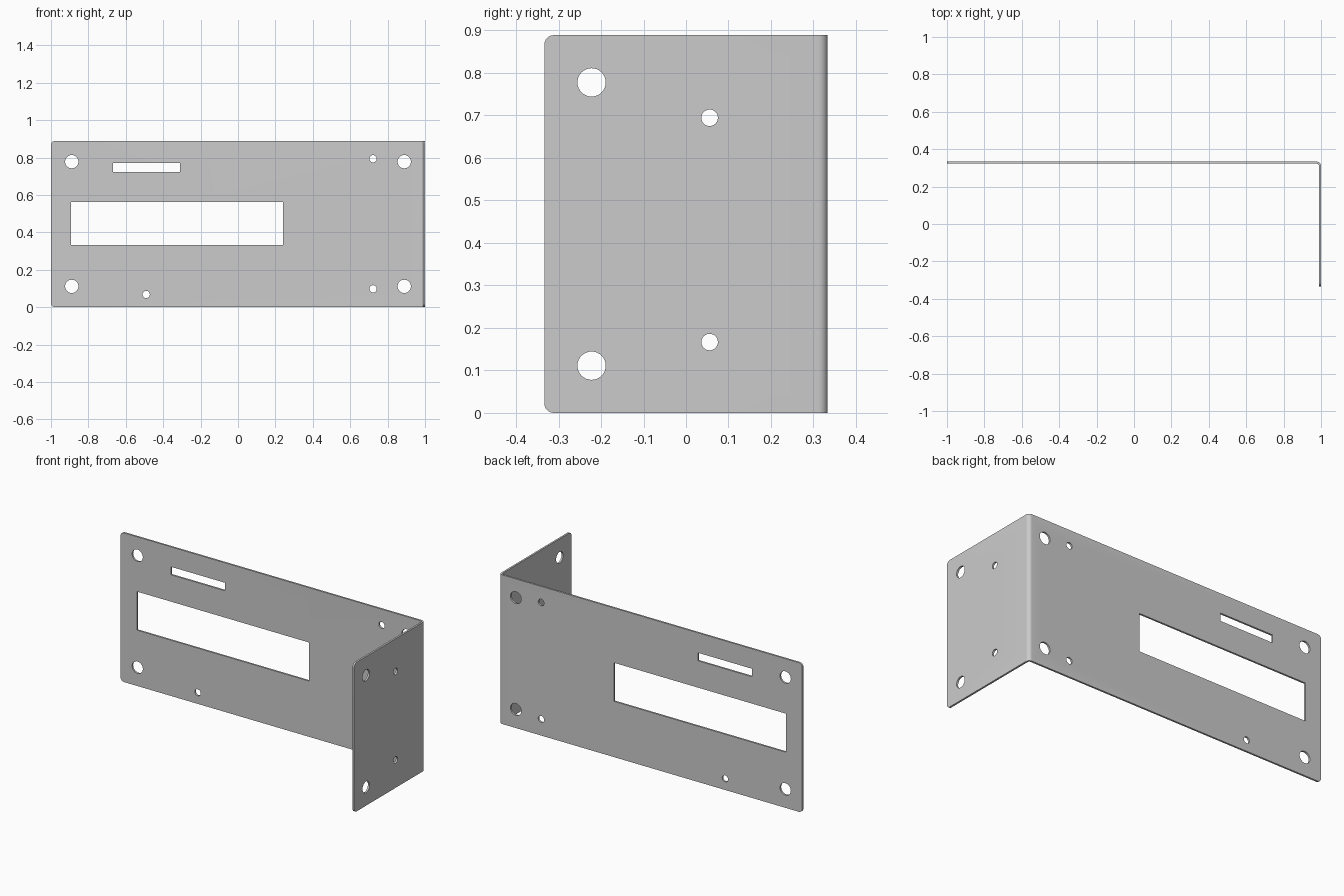
import bpy, bmesh, math
from mathutils import Matrix, Vector

if "Cube" in bpy.data.objects:
    bpy.data.objects.remove(bpy.data.objects["Cube"], do_unlink=True)

S = 1 / 90                      # millimetres to scene units
W, D, H = 180, 60, 80           # outer sheet sizes
T, BEND, CORNER = 1, 2, 2       # thickness, outer bend radius, corner radius

steel = bpy.data.materials.new("sheet_grey")
steel.use_nodes = True
grey = (0.6, 0.6, 0.6, 1)
steel.diffuse_color = grey
steel.node_tree.nodes["Principled BSDF"].inputs["Base Color"].default_value = grey


def make_object(name, bm):
    bmesh.ops.recalc_face_normals(bm, faces=bm.faces)
    mesh = bpy.data.meshes.new(name)
    bm.to_mesh(mesh)
    bm.free()
    obj = bpy.data.objects.new(name, mesh)
    bpy.context.collection.objects.link(obj)
    return obj


def bend_arc(radius, steps=8):
    cx, cy = W / 2 - BEND, D / 2 - BEND
    return [(cx + radius * math.cos(a), cy + radius * math.sin(a))
            for a in (math.pi / 2 * i / steps for i in range(steps + 1))]


# Bent sheet: an L profile with a rounded bend, pulled up
x0, x1, y0, y1 = -W / 2, W / 2, -D / 2, D / 2
profile = [(x1, y0)] + bend_arc(BEND) + [(x0, y1), (x0, y1 - T)]
profile += bend_arc(BEND - T)[::-1] + [(x1 - T, y0)]
bm = bmesh.new()
base = bm.faces.new([bm.verts.new((x * S, y * S, 0)) for x, y in profile])
grown = bmesh.ops.extrude_face_region(bm, geom=[base])["geom"]
bmesh.ops.translate(bm, vec=(0, 0, H * S),
                    verts=[g for g in grown if isinstance(g, bmesh.types.BMVert)])

# Rounded free corners of both panels
def is_free_corner(edge):
    a, b = (v.co / S for v in edge.verts)
    if abs(a.z - b.z) > 0.1:
        return False
    return (max(a.x, b.x) < x0 + 0.1) or (max(a.y, b.y) < y0 + 0.1)

bmesh.ops.bevel(bm, geom=[e for e in bm.edges if is_free_corner(e)],
                offset=CORNER * S, segments=6, profile=0.5, affect='EDGES')
bracket = make_object("bent_bracket", bm)
bracket.data.materials.append(steel)

# All openings as one cutter mesh
cut = bmesh.new()

def drill(u, z, r, on_flange=False):
    if on_flange:
        place, turn = (x1 - T / 2, u, z), Matrix.Rotation(math.pi / 2, 4, 'Y')
    else:
        place, turn = (u, y1 - T / 2, z), Matrix.Rotation(math.pi / 2, 4, 'X')
    bmesh.ops.create_cone(cut, cap_ends=True, segments=32, radius1=r * S, radius2=r * S,
                          depth=4 * S, matrix=Matrix.Translation(Vector(place) * S) @ turn)

def window(xa, xb, za, zb):
    centre = Vector(((xa + xb) / 2, y1 - T / 2, (za + zb) / 2)) * S
    size = Matrix.Diagonal(((xb - xa) * S, 4 * S, (zb - za) * S, 1))
    bmesh.ops.create_cube(cut, size=1, matrix=Matrix.Translation(centre) @ size)

for z in (10, 70):
    for x in (-80, 80):
        drill(x, z, 3.2)                 # panel corner holes
    drill(-20, z, 3, True)               # flange large holes
for z in (8.8, 71.4):
    drill(65, z, 1.75)                   # panel small holes
drill(-44.2, 6.1, 1.75)
for z in (15, 62.5):
    drill(5, z, 1.75, True)              # flange small holes
window(-80.3, 21.7, 29.9, 50.6)          # display window
window(-60.2, -28, 65, 69.3)             # narrow slot

cutter = make_object("opening_cutter", cut)
cutter.data.materials.append(steel)
cutter.hide_render = True

# Cut the openings and discard the cutter
mod = bracket.modifiers.new("openings", 'BOOLEAN')
mod.operation, mod.solver, mod.object = 'DIFFERENCE', 'EXACT', cutter
bpy.ops.object.select_all(action='DESELECT')
bpy.context.view_layer.objects.active = bracket
bracket.select_set(True)
bpy.ops.object.modifier_apply(modifier=mod.name)
bpy.data.objects.remove(cutter, do_unlink=True)
bpy.ops.object.shade_smooth_by_angle(angle=math.radians(30))
